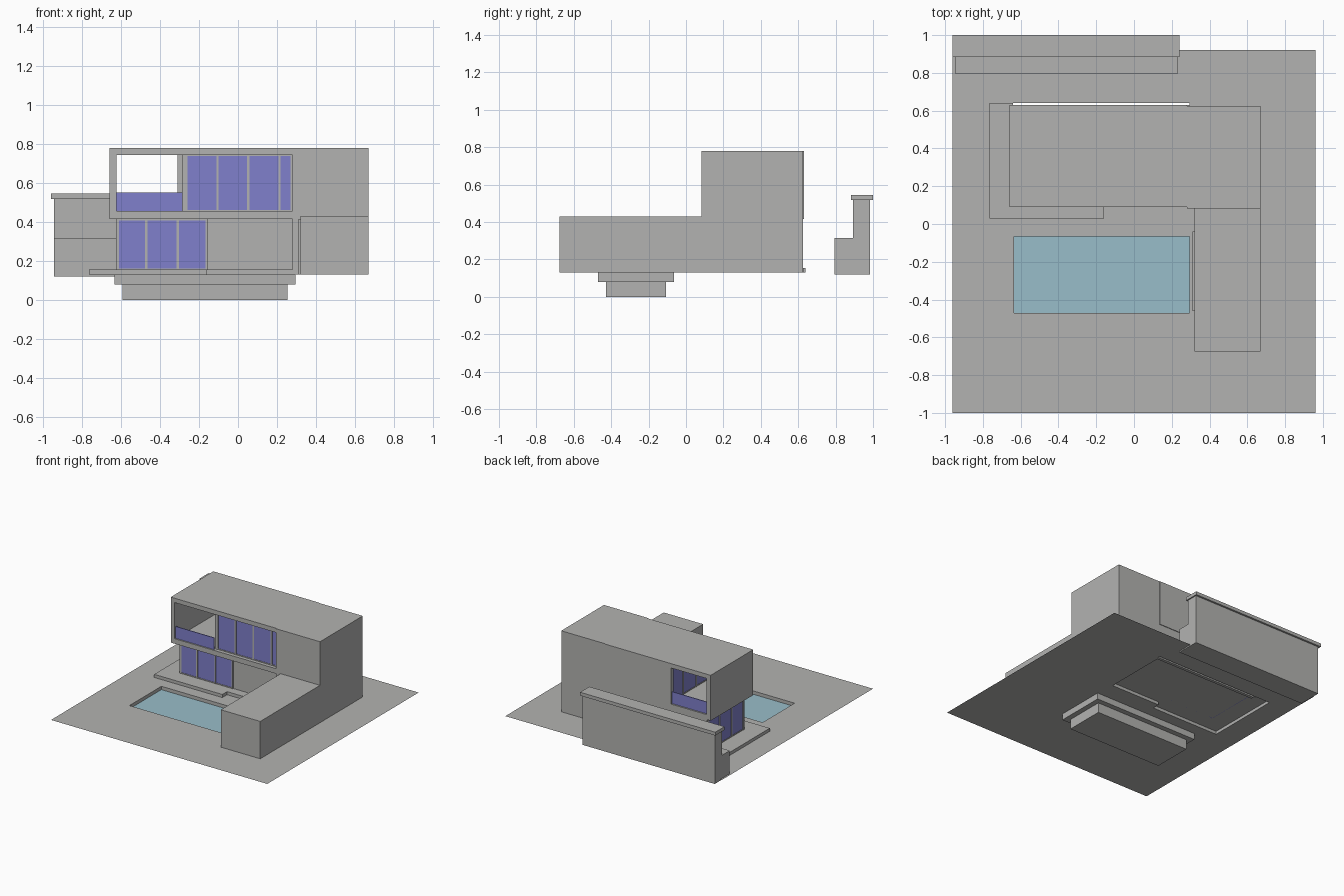
import bpy, bmesh

if "Cube" in bpy.data.objects:
    bpy.data.objects.remove(bpy.data.objects["Cube"])


def material(name, rgb):
    m = bpy.data.materials.new(name)
    m.diffuse_color = (*rgb, 1)
    m.use_nodes = True
    m.node_tree.nodes["Principled BSDF"].inputs["Base Color"].default_value = m.diffuse_color
    return m


GREY = material("plain grey", (0.45, 0.45, 0.44))
GLASS = material("violet glass", (0.216, 0.216, 0.604))
WATER = material("pool water", (0.318, 0.51, 0.587))


def finish(name, bm, mat):
    me = bpy.data.meshes.new(name)
    bmesh.ops.remove_doubles(bm, verts=bm.verts, dist=1e-5)
    bm.to_mesh(me)
    bm.free()
    me.materials.append(mat)
    ob = bpy.data.objects.new(name, me)
    bpy.context.collection.objects.link(ob)
    return ob


def boxes(name, mat, *spans):
    """One object made of boxes given as (x0, x1, y0, y1, z0, z1)."""
    bm = bmesh.new()
    for x0, x1, y0, y1, z0, z1 in spans:
        vs = bmesh.ops.create_cube(bm, size=1)["verts"]
        for v in vs:
            v.co = (x1 if v.co.x > 0 else x0,
                    y1 if v.co.y > 0 else y0,
                    z1 if v.co.z > 0 else z0)
    return finish(name, bm, mat)


def prism(name, mat, points, place, depth, both_caps=True):
    """Extrude a flat outline; place(u, v) gives its 3D position."""
    bm = bmesh.new()
    face = bm.faces.new([bm.verts.new(place(u, v)) for u, v in points])
    out = bmesh.ops.extrude_face_region(bm, geom=[face], use_keep_orig=both_caps)
    bmesh.ops.translate(bm, vec=depth,
                        verts=[g for g in out["geom"] if isinstance(g, bmesh.types.BMVert)])
    if not both_caps and face.is_valid:
        bm.faces.remove(face)
    bmesh.ops.recalc_face_normals(bm, faces=bm.faces)
    return finish(name, bm, mat)


def glazing(name, along_x, at, edges, z0, z1, bar=0.012):
    """A row of glass panes between upright bars, with top and bottom rails."""
    def span(a, b, t, lo, hi):
        return (a, b, at - t, at + t, lo, hi) if along_x else (at - t, at + t, a, b, lo, hi)
    boxes(name + "_glass", GLASS, span(edges[0], edges[-1], 0.003, z0, z1))
    bars = [span(e - bar / 2, e + bar / 2, 0.008, z0, z1) for e in edges]
    bars += [span(edges[0], edges[-1], 0.006, z, z + 0.007) for z in (z0, z1 - 0.007)]
    boxes(name + "_frame", GREY, *bars)


# Ground sheet with openings for the pool and the terrace
G = 0.13
POOL = (-0.635, 0.295, -0.47, -0.065)
bm = bmesh.new()
xs = [-0.96, -0.765, -0.635, -0.16, 0.295, 0.96]
ys = [-1, -0.47, -0.065, 0.03, 0.09, 0.64, 0.92]
for x0, x1 in zip(xs, xs[1:]):
    for y0, y1 in zip(ys, ys[1:]):
        cx, cy = (x0 + x1) / 2, (y0 + y1) / 2
        in_pool = POOL[0] < cx < POOL[1] and POOL[2] < cy < POOL[3]
        in_terrace = -0.765 < cx < 0.295 and (0.03 if cx < -0.16 else 0.09) < cy < 0.64
        if not (in_pool or in_terrace):
            bm.faces.new([bm.verts.new((x, y, G)) for x, y in
                          ((x0, y0), (x1, y0), (x1, y1), (x0, y1))])
finish("ground", bm, GREY)

# Terrace: raised shell, open underneath
prism("terrace", GREY,
      [(-0.765, 0.03), (-0.16, 0.03), (-0.16, 0.09), (0.295, 0.09),
       (0.295, 0.63), (-0.64, 0.63), (-0.64, 0.64), (-0.765, 0.64)],
      lambda x, y: (x, y, G), (0, 0, 0.025), both_caps=False)

# Pool basin: stepped shell hanging below the ground
bm = bmesh.new()
rings = []
for inset, z in ((0, G), (0, 0.08), (0.042, 0.08), (0.042, 0)):
    x0, x1, y0, y1 = POOL[0] + inset, POOL[1] - inset, POOL[2] + inset, POOL[3] - inset
    rings.append([bm.verts.new((x, y, z)) for x, y in
                  ((x0, y0), (x1, y0), (x1, y1), (x0, y1))])
for a, b in zip(rings, rings[1:]):
    for i in range(4):
        j = (i + 1) % 4
        bm.faces.new((a[i], b[i], b[j], a[j]))
bm.faces.new(rings[-1][::-1])
bmesh.ops.recalc_face_normals(bm, faces=bm.faces)
finish("pool_basin", bm, GREY)

# Water surface
bm = bmesh.new()
bm.faces.new([bm.verts.new((x, y, 0.103)) for x, y in
              ((POOL[0], POOL[2]), (POOL[1], POOL[2]), (POOL[1], POOL[3]), (POOL[0], POOL[3]))])
finish("pool_water", bm, WATER)

# Right-hand block with the low front wing, from its side profile
prism("wing_block", GREY,
      [(-0.675, G), (0.625, G), (0.625, 0.78), (0.083, 0.78), (0.083, 0.43), (-0.675, 0.43)],
      lambda y, z: (0.32, y, z), (0.35, 0, 0))
boxes("block_edge", GREY, (0.28, 0.32, 0.083, 0.625, G, 0.78))
boxes("wing_side_panel", GREY, (0.311, 0.32, -0.46, -0.04, G, 0.415))

# Upper floor: open-fronted frame with a balcony opening through the back wall
boxes("upper_frame", GREY,
      (-0.66, 0.28, 0.09, 0.63, 0.745, 0.78),
      (-0.66, 0.28, 0.09, 0.63, 0.415, 0.455),
      (-0.66, -0.625, 0.09, 0.63, 0.455, 0.745),
      (-0.31, 0.28, 0.60, 0.63, 0.455, 0.745))
glazing("upper_front_window", True, 0.125, [-0.265, -0.105, 0.052, 0.213, 0.276], 0.455, 0.745)
glazing("balcony_side_window", False, -0.28, [0.125, 0.28, 0.44, 0.60], 0.455, 0.745)
boxes("balcony_rails", GLASS,
      (-0.625, -0.285, 0.10, 0.106, 0.455, 0.55),
      (-0.625, -0.31, 0.612, 0.618, 0.455, 0.55))

# Ground floor: glazed corner and solid walls
glazing("lower_front_window", True, 0.16, [-0.618, -0.472, -0.31, -0.16], 0.155, 0.415)
glazing("lower_side_window", False, -0.618, [0.16, 0.31, 0.46, 0.60], 0.155, 0.415)
boxes("lower_walls", GREY,
      (-0.16, 0.28, 0.16, 0.18, 0.155, 0.415),
      (-0.625, 0.28, 0.60, 0.625, G, 0.415))

# Garden wall with ledge and cap
prism("garden_wall", GREY,
      [(0.795, 0.12), (0.985, 0.12), (0.985, 0.52), (0.893, 0.52), (0.893, 0.315), (0.795, 0.315)],
      lambda y, z: (-0.945, y, z), (1.175, 0, 0))
boxes("garden_wall_cap", GREY, (-0.96, 0.24, 0.883, 1.0, 0.518, 0.545))
